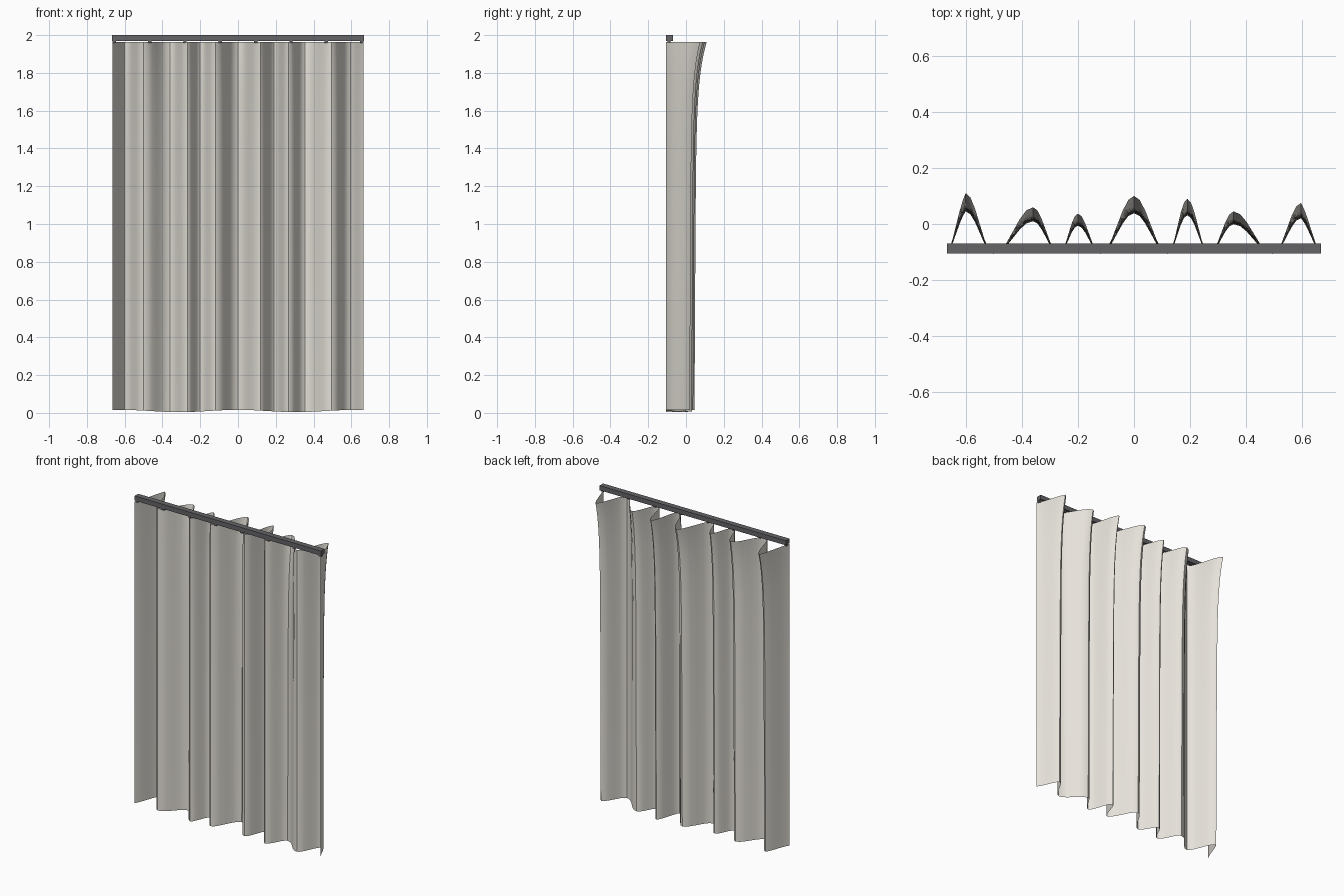
import bpy, bmesh, math

if "Cube" in bpy.data.objects:
    bpy.data.objects.remove(bpy.data.objects["Cube"])


def material(name, rgb):
    m = bpy.data.materials.new(name)
    m.diffuse_color = (*rgb, 1)
    m.use_nodes = True
    m.node_tree.nodes["Principled BSDF"].inputs["Base Color"].default_value = m.diffuse_color
    return m


fabric = material("fabric", (0.79, 0.76, 0.70))
metal = material("dark_metal", (0.13, 0.13, 0.14))


def box(name, loc, size):
    bpy.ops.mesh.primitive_cube_add(size=1, location=loc)
    ob = bpy.context.object
    ob.name = name
    ob.scale = size
    bpy.ops.object.transform_apply(location=False, rotation=False, scale=True)
    ob.data.materials.append(metal)
    return ob


# pleat layout: front creases, and back crests (x, y at the top)
FRONT = -0.107
valleys = [-0.665, -0.50, -0.267, -0.12, 0.12, 0.267, 0.495, 0.665]
crests = [(-0.60, 0.11), (-0.36, 0.06), (-0.20, 0.037), (0.0, 0.10),
          (0.19, 0.09), (0.355, 0.045), (0.595, 0.075)]
STEPS = 6

# pleat cross-section as (x, depth behind the front plane)
section = [(valleys[0], 0.0)]
for i, (cx, cy) in enumerate(crests):
    for half, (a, b) in enumerate(((valleys[i], cx), (cx, valleys[i + 1]))):
        outer = (i == 0 and half == 0) or (i == len(crests) - 1 and half == 1)
        for s in range(1, STEPS + 1):
            t = s / STEPS
            e = (1 - math.cos(math.pi * t)) / 2
            if outer:                       # the end panels hang flatter
                e = 0.4 * e + 0.6 * t
            h = e if half == 0 else 1 - e
            section.append((a + (b - a) * t, h * (cy - FRONT)))

# curtain sheet: pleats open up towards the heading, hem waves gently
ROWS, TOP = 28, 1.963
bm = bmesh.new()
grid = []
for r in range(ROWS + 1):
    u = 1 - (1 - r / ROWS) ** 1.6
    row = []
    for x, d in section:
        hem = 0.010 + 0.006 * math.cos(2 * math.pi * x / 0.62)
        z = hem + (TOP - hem) * u
        spread = 0.70 + 0.025 * z + 0.25 * math.exp((z - TOP) / 0.18)
        row.append(bm.verts.new((x, FRONT + d * spread, z)))
    grid.append(row)
for r in range(ROWS):
    for c in range(len(section) - 1):
        bm.faces.new((grid[r][c], grid[r][c + 1],
                      grid[r + 1][c + 1], grid[r + 1][c]))
mesh = bpy.data.meshes.new("curtain")
bm.to_mesh(mesh)
bm.free()
curtain = bpy.data.objects.new("curtain", mesh)
bpy.context.collection.objects.link(curtain)
mesh.materials.append(fabric)
bpy.ops.object.select_all(action='DESELECT')
curtain.select_set(True)
bpy.context.view_layer.objects.active = curtain
bpy.ops.object.shade_smooth_by_angle(angle=math.radians(40))

# rail
box("rail", (0, -0.087, 1.985), (1.332, 0.036, 0.03))

# gliders between rail and curtain
for i in range(8):
    box(f"glider_{i + 1}", (-0.655 + 1.31 * i / 7, -0.090, 1.9655),
        (0.018, 0.018, 0.013))
